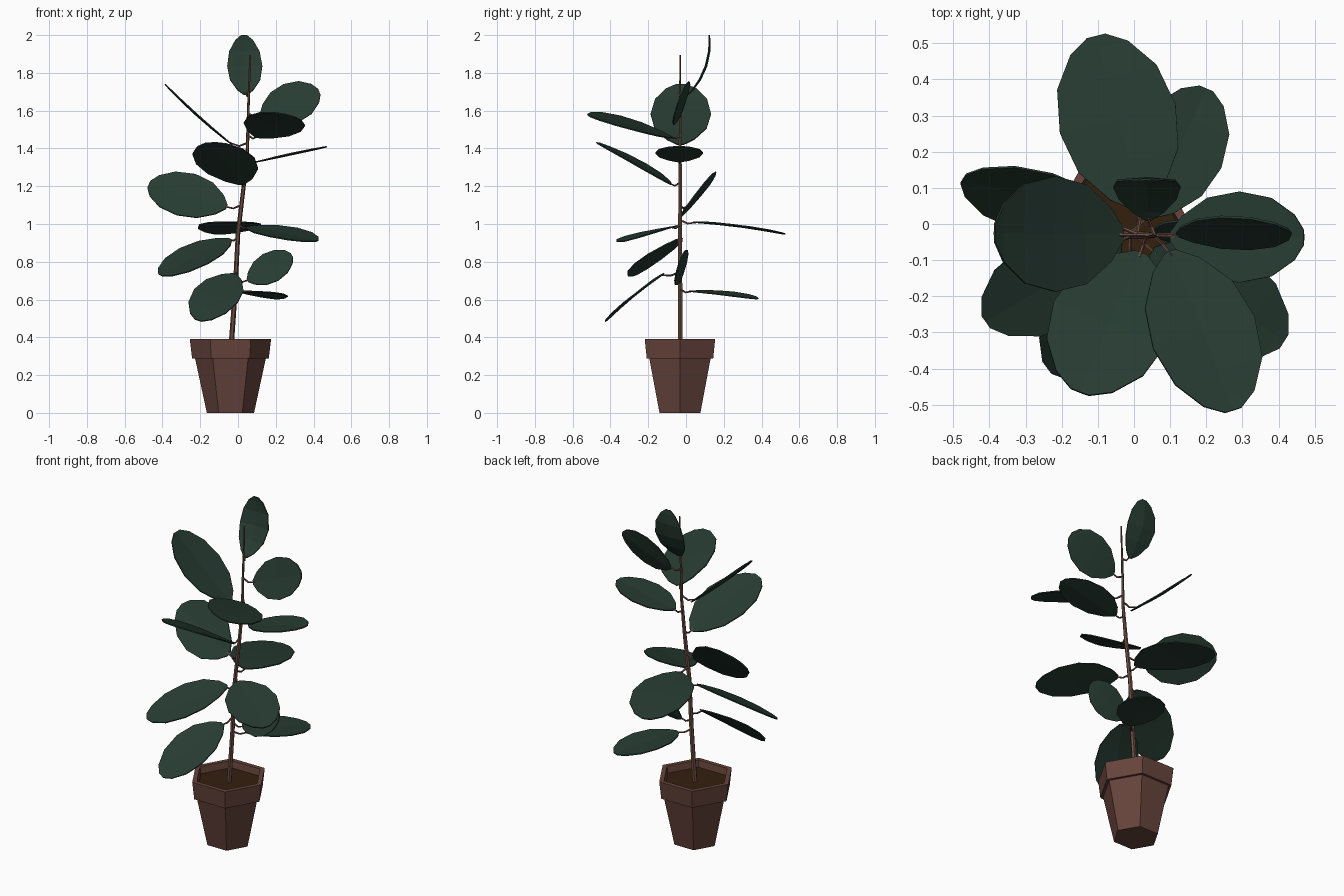
import bpy, math
from mathutils import Vector as V

if "Cube" in bpy.data.objects:
    bpy.data.objects.remove(bpy.data.objects["Cube"])


def material(name, rgb):
    m = bpy.data.materials.new(name)
    m.diffuse_color = (*rgb, 1)
    m.use_nodes = True
    m.node_tree.nodes["Principled BSDF"].inputs["Base Color"].default_value = m.diffuse_color
    return m


LEAF = material("dark green leaf", (0.02, 0.044, 0.032))
POT = material("terracotta", (0.135, 0.058, 0.045))
SOIL = material("soil brown", (0.034, 0.0145, 0.0045))
STEM = material("bark brown", (0.15, 0.075, 0.055))


def add_mesh(name, verts, faces, mat):
    me = bpy.data.meshes.new(name)
    me.from_pydata([tuple(v) for v in verts], [], faces)
    me.update()
    me.materials.append(mat)
    ob = bpy.data.objects.new(name, me)
    bpy.context.collection.objects.link(ob)
    return ob


def lathe(name, profile, sides, centre, mat, cap_first=True, cap_last=False):
    verts, faces = [], []
    for r, z in profile:
        for k in range(sides):
            a = 2 * math.pi * k / sides
            verts.append((centre[0] + r * math.cos(a), centre[1] + r * math.sin(a), z))
    for i in range(len(profile) - 1):
        for k in range(sides):
            n = (k + 1) % sides
            a, b = i * sides, (i + 1) * sides
            faces.append((a + k, a + n, b + n, b + k))
    if cap_first:
        faces.append(tuple(reversed(range(sides))))
    if cap_last:
        faces.append(tuple(range(len(verts) - sides, len(verts))))
    return add_mesh(name, verts, faces, mat)


def tube(name, points, radii, sides, mat):
    pts = [V(p) for p in points]
    verts, faces = [], []
    for i, p in enumerate(pts):
        d = (pts[min(i + 1, len(pts) - 1)] - pts[max(i - 1, 0)]).normalized()
        ref = V((0, 1, 0)) if abs(d.z) > 0.8 else V((0, 0, 1))
        u = ref.cross(d).normalized()
        w = d.cross(u)
        for k in range(sides):
            a = 2 * math.pi * k / sides
            verts.append(p + (u * math.cos(a) + w * math.sin(a)) * radii[i])
    for i in range(len(pts) - 1):
        for k in range(sides):
            n = (k + 1) % sides
            a, b = i * sides, (i + 1) * sides
            faces.append((a + k, a + n, b + n, b + k))
    faces.append(tuple(reversed(range(sides))))
    faces.append(tuple(range(len(verts) - sides, len(verts))))
    return add_mesh(name, verts, faces, mat)


# hexagonal pot with rim, and soil
PC = (-0.04, -0.032)
lathe("pot", [(0.125, 0), (0.187, 0.287), (0.203, 0.287), (0.215, 0.39),
              (0.187, 0.39), (0.18, 0.345)], 6, PC, POT)
lathe("soil", [(0.1, 0.33), (0.182, 0.35)], 6, PC, SOIL, False, True)

# leaning trunk
TRUNK = [(-0.037, 0.34), (-0.015, 0.65), (0.0, 0.95), (0.03, 1.2),
         (0.05, 1.4), (0.055, 1.62), (0.064, 1.895)]
tube("trunk", [(x, -0.031, z) for x, z in TRUNK],
     [0.014, 0.013, 0.012, 0.011, 0.009, 0.007, 0.004], 6, STEM)


def trunk_at(z):
    for (x0, z0), (x1, z1) in zip(TRUNK, TRUNK[1:]):
        if z <= z1:
            return V((x0 + (x1 - x0) * (z - z0) / (z1 - z0), -0.031, z))


# leaf outline: position along the midrib, share of half width
OUTLINE = [(0, 0.1), (0.09, 0.46), (0.28, 0.86), (0.52, 1.0),
           (0.76, 0.86), (0.93, 0.5), (1, 0.16)]


def leaf(i, base, tip, half, bend=0.01):
    b, t, h = V(base), V(tip), V(half)
    n = (t - b).cross(h).normalized()
    if n.z < 0:
        n.negate()
    verts, faces = [], []
    for s, w in OUTLINE:
        c = b.lerp(t, s) + n * bend * 4 * s * (1 - s)
        verts += [c - h * w, c - n * 0.008 * w, c + h * w]
    for r in range(len(OUTLINE) - 1):
        for k in (0, 1):
            a = r * 3 + k
            faces.append((a, a + 1, a + 4, a + 3))
    ob = add_mesh(f"leaf_{i}", verts, faces, LEAF)
    sol = ob.modifiers.new("thickness", "SOLIDIFY")
    sol.thickness, sol.offset = 0.006, 0
    # leaf stalk
    s = trunk_at(b.z + 0.01)
    mid = s.lerp(b, 0.55) - V((0, 0, 0.012))
    tube(f"leaf_stalk_{i}", [s, mid, b.lerp(t, 0.03)], [0.006, 0.005, 0.004], 5, STEM)


# base, tip, half-width vector, bend
LEAVES = [
    ((0.04, 0.012, 1.685), (0.032, 0.122, 2.0), (0.093, 0, 0), -0.035),
    ((-0.03, -0.03, 1.42), (-0.385, -0.025, 1.74), (0, 0.16, 0), -0.005),
    ((0.12, -0.03, 1.575), (0.43, -0.02, 1.70), (-0.04, 0.045, 0.1), 0.0),
    ((0.10, -0.075, 1.46), (0.275, -0.515, 1.575), (0.14, 0.045, -0.04), 0.012),
    ((0.02, -0.08, 1.21), (-0.15, -0.465, 1.43), (0.155, -0.06, 0.015), 0.012),
    ((0.10, -0.035, 1.33), (0.47, -0.037, 1.41), (0, 0.126, 0), 0.005),
    ((-0.06, 0.0, 1.09), (-0.472, 0.125, 1.21), (0.05, 0.077, 0.108), 0.005),
    ((0.02, 0.04, 1.01), (-0.105, 0.52, 0.948), (0.16, 0.04, -0.005), 0.014),
    ((0.05, -0.075, 0.985), (0.415, -0.325, 0.91), (0.075, 0.118, 0.022), 0.01),
    ((-0.04, -0.045, 0.92), (-0.41, -0.27, 0.73), (-0.075, 0.105, 0.04), 0.01),
    ((0.05, -0.03, 0.70), (0.285, -0.02, 0.835), (-0.04, 0.035, 0.07), 0.0),
    ((-0.015, -0.12, 0.735), (-0.21, -0.42, 0.49), (0.115, -0.045, -0.035), 0.015),
    ((0.04, 0.02, 0.645), (0.20, 0.375, 0.605), (0.118, -0.05, -0.005), 0.01),
]
for i, spec in enumerate(LEAVES, 1):
    leaf(i, *spec)
